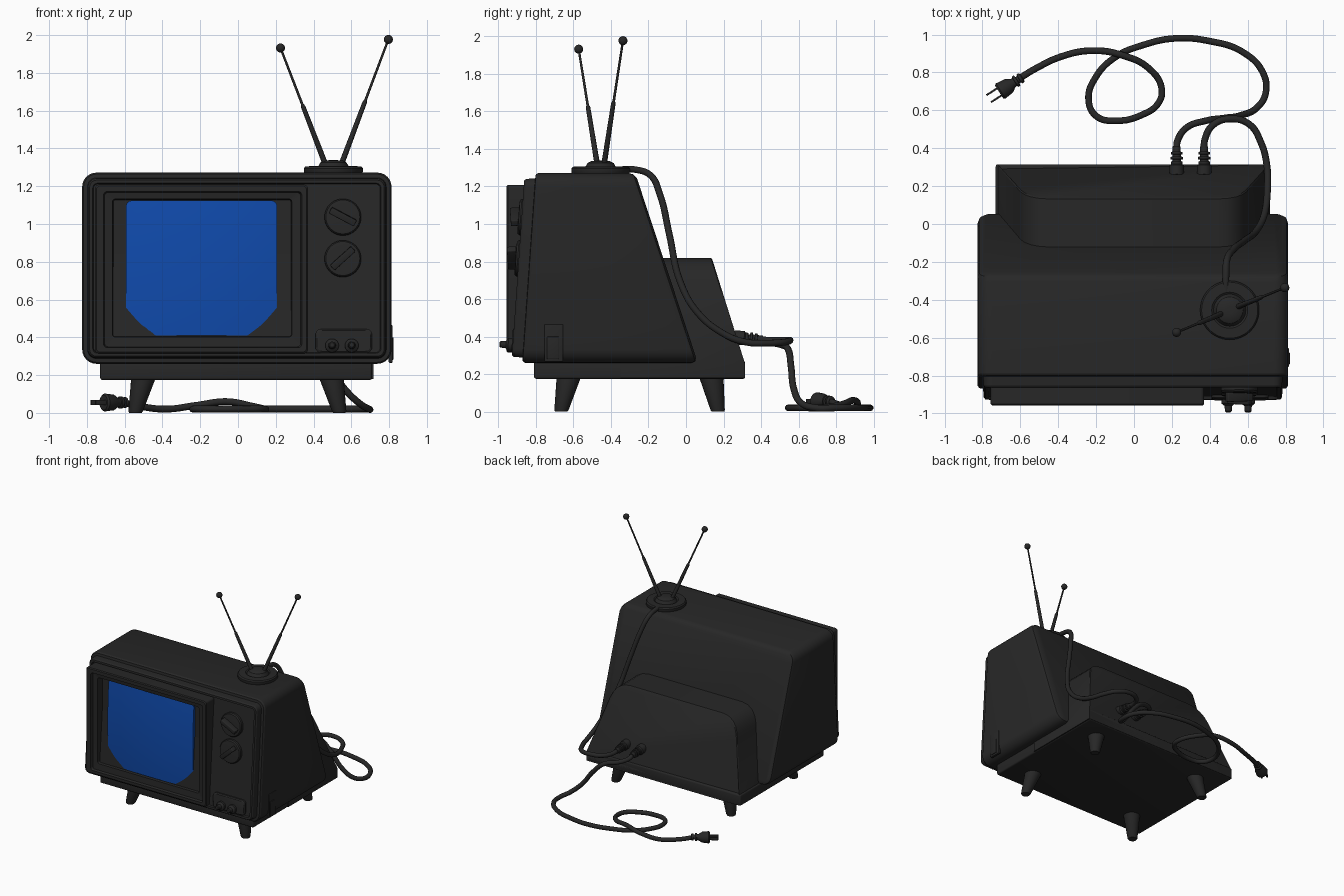
import bpy, bmesh, math
from mathutils import Vector, Matrix

if "Cube" in bpy.data.objects:
    bpy.data.objects.remove(bpy.data.objects["Cube"])


def material(name, col):
    m = bpy.data.materials.new(name)
    m.diffuse_color = col
    m.use_nodes = True
    m.node_tree.nodes["Principled BSDF"].inputs["Base Color"].default_value = m.diffuse_color
    return m


DARK = material("dark_plastic", (0.02, 0.02, 0.02, 1))
BLUE = material("screen_blue", (0.005, 0.07, 0.42, 1))


def finish(name, bm, mat=DARK):
    bmesh.ops.recalc_face_normals(bm, faces=bm.faces)
    me = bpy.data.meshes.new(name)
    bm.to_mesh(me)
    bm.free()
    me.materials.append(mat)
    ob = bpy.data.objects.new(name, me)
    bpy.context.collection.objects.link(ob)
    bpy.ops.object.select_all(action='DESELECT')
    ob.select_set(True)
    bpy.context.view_layer.objects.active = ob
    bpy.ops.object.shade_smooth_by_angle(angle=math.radians(32))
    return ob


def loft(name, rings, mat=DARK):
    """Skin a list of equal-length point rings and cap both ends."""
    bm = bmesh.new()
    vs = [[bm.verts.new(p) for p in r] for r in rings]
    n = len(vs[0])
    for a, b in zip(vs, vs[1:]):
        for i in range(n):
            j = (i + 1) % n
            bm.faces.new((a[i], a[j], b[j], b[i]))
    bm.faces.new(vs[0])
    bm.faces.new(vs[-1])
    return finish(name, bm, mat)


def rrect(x0, x1, z0, z1, r, n=6, m=1):
    """Rounded rectangle in x, z; m subdivides the straight edges."""
    pts = []
    for k, (cx, cz) in enumerate(((x1 - r, z1 - r), (x0 + r, z1 - r), (x0 + r, z0 + r), (x1 - r, z0 + r))):
        for i in range(n + 1):
            a = math.pi / 2 * (k + i / n)
            pts.append(Vector((cx + r * math.cos(a), cz + r * math.sin(a))))
    out = []
    for i, p in enumerate(pts):
        q = pts[(i + 1) % len(pts)]
        s = m if i % (n + 1) == n else 1
        out += [p.lerp(q, t / s) for t in range(s)]
    return out


def lathe(name, prof, origin, d=(0, 0, 1), n=32):
    """Turn a (radius, height) profile about direction d."""
    q = Vector((0, 0, 1)).rotation_difference(Vector(d).normalized())
    o = Vector(origin)
    return loft(name, [[o + q @ Vector((r * math.cos(2 * math.pi * i / n), r * math.sin(2 * math.pi * i / n), h))
                        for i in range(n)] for r, h in prof])


def box(name, c, size, bev=0.01, rot=Matrix()):
    bm = bmesh.new()
    bmesh.ops.create_cube(bm, size=1, matrix=Matrix.Translation(c) @ rot @ Matrix.Diagonal((*size, 1)))
    bmesh.ops.bevel(bm, geom=bm.edges[:], offset=bev, segments=3, profile=0.5, affect='EDGES')
    return finish(name, bm)


def cable(name, pts, r=0.018):
    cu = bpy.data.curves.new(name, 'CURVE')
    cu.dimensions = '3D'
    cu.bevel_depth, cu.bevel_resolution, cu.resolution_u, cu.use_fill_caps = r, 3, 8, True
    s = cu.splines.new('BEZIER')
    s.bezier_points.add(len(pts) - 1)
    for b, p in zip(s.bezier_points, pts):
        b.co = p
        b.handle_left_type = b.handle_right_type = 'AUTO'
    cu.materials.append(DARK)
    bpy.context.collection.objects.link(bpy.data.objects.new(name, cu))


def front(z):
    return -0.80 - 0.07 * (1.27 - z)


def back(z):
    return -0.27 + 0.33 * (1.27 - z)


# Cabinet: rounded tube with slanted back, stepped front rim and recessed face
def shell(inset, yf, off):
    return [(p.x, yf(p.y) + off, p.y) for p in
            rrect(-0.825 + inset, 0.813 - inset, 0.26 + inset, 1.272 - inset, max(0.075 - inset, 0.025))]


loft("cabinet", [shell(*a) for a in (
    (0.03, back, 0), (0.008, back, -0.012), (0, back, -0.035), (0, front, 0.012), (0.008, front, 0), (0.028, front, -0.002),
    (0.032, front, -0.05), (0.04, front, -0.06), (0.056, front, -0.06), (0.06, front, -0.045))])


# Screen surround with stepped opening
def frame(x0, x1, z0, z1, r, y):
    return [(p.x, y, p.y) for p in rrect(x0, x1, z0, z1, r)]


loft("screen_surround", [frame(*a) for a in (
    (-0.757, 0.37, 0.315, 1.208, 0.02, -0.84), (-0.757, 0.37, 0.315, 1.208, 0.02, -0.95),
    (-0.75, 0.363, 0.322, 1.201, 0.02, -0.957), (-0.712, 0.338, 0.345, 1.172, 0.02, -0.957),
    (-0.706, 0.332, 0.35, 1.166, 0.018, -0.935), (-0.665, 0.285, 0.402, 1.132, 0.015, -0.93),
    (-0.66, 0.28, 0.406, 1.128, 0.012, -0.875))])

# Bulging picture tube
cx, cz, hw, hh = -0.193, 0.767, 0.4, 0.357
rim = rrect(-hw, hw, -hh, hh, 0.03, 4, 12)


def bulge(u, v):
    return -0.885 - 0.032 * (1 - (u / hw) ** 2) - 0.015 * (1 - (v / hh) ** 2)


loft("screen", [[(cx + p.x, -0.872, cz + p.y) for p in rim]] +
     [[(cx + p.x * s, bulge(p.x * s, p.y * s), cz + p.y * s) for p in rim]
      for s in (1, 0.85, 0.7, 0.55, 0.4, 0.25, 0.1, 0.02)], BLUE)

# Control dials, small knobs and their plate
N = Vector((0, -1, 0.07)).normalized()
for name, z, ang in (("upper_dial", 1.035, 28), ("lower_dial", 0.815, -42)):
    o = Vector((0.555, front(z) - 0.04, z))
    lathe(name, [(0.097, 0), (0.097, 0.025), (0.09, 0.035), (0.07, 0.037)], o, N, 40)
    R = Matrix.Rotation(math.radians(4), 4, 'X') @ Matrix.Rotation(math.radians(ang), 4, 'Y')
    box(name + "_grip", o + N * 0.055, (0.15, 0.05, 0.036), 0.006, R)
loft("knob_plate", [[(p.x, front(p.y) - d, p.y) for p in rrect(0.41 + i, 0.71 - i, 0.318 + i, 0.445 - i, 0.03)]
                    for d, i in ((0.035, 0), (0.058, 0), (0.065, 0.008))])
for side, x in (("left", 0.498), ("right", 0.602)):
    lathe("small_knob_" + side, [(0.036, 0), (0.036, 0.022), (0.026, 0.03), (0.02, 0.034), (0.018, 0.062), (0.012, 0.068)],
          (x, front(0.355) - 0.062, 0.355), N, 24)

# Side switch plate
box("side_plate", (0.808, -0.705, 0.365), (0.02, 0.1, 0.2), 0.005)
box("side_switch", (0.812, -0.71, 0.34), (0.022, 0.062, 0.12), 0.004)

# Base, rear housing and splayed legs
box("base", (-0.01, -0.2475, 0.222), (1.44, 1.125, 0.095), 0.012)
half = [(0.72, 0.18), (0.72, 0.255), (0.605, 0.665), (0.595, 0.7), (0.575, 0.745), (0.54, 0.785), (0.495, 0.81), (0.44, 0.82)]
sec = [(x - 0.003, z) for x, z in half] + [(-x - 0.003, z) for x, z in reversed(half)]


def rear(s, off):
    return [(x * s, 0.315 - 0.31 * max(0, z - 0.255) + off, 0.18 + (z - 0.18) * (2 * s - 1 if s < 1 else 1)) for x, z in sec]


loft("rear_housing", [[(x, -0.35, z) for x, z in sec], rear(1, -0.008), rear(0.994, 0)])
for sx in (-1, 1):
    for tag, y0, y1 in (("front", -0.625, -0.665), ("rear", 0.135, 0.17)):
        rings = [(0.068, 0.19, 0), (0.062, 0.165, 0.1), (0.038, 0.008, 0.97), (0.033, 0, 1)]
        loft(f"{tag}_leg_{'left' if sx < 0 else 'right'}",
             [[(sx * (0.498 + 0.042 * t) - 0.003 + r * math.cos(a), y0 + (y1 - y0) * t + r * math.sin(a), z)
               for a in (i * math.pi / 12 for i in range(24))] for r, z, t in rings])

# Rabbit-ear antenna
AX, AY = 0.505, -0.455
lathe("antenna_base", [(0.15, 1.265), (0.156, 1.275), (0.156, 1.295), (0.148, 1.305), (0.095, 1.307), (0.085, 1.3),
                       (0.078, 1.31), (0.07, 1.325), (0.05, 1.335), (0.02, 1.338)], (AX, AY, 0), n=48)
for tag, a, b in (("left", (0.465, -0.472, 1.31), (0.225, -0.572, 1.932)), ("right", (0.545, -0.438, 1.31), (0.796, -0.336, 1.977))):
    d = Vector(b) - Vector(a)
    L = d.length
    lathe("antenna_rod_" + tag, [(0.015, 0), (0.012, L * 0.5), (0.007, L * 0.52), (0.006, L)], a, d, 12)
    bm = bmesh.new()
    bmesh.ops.create_uvsphere(bm, u_segments=20, v_segments=12, radius=0.024, matrix=Matrix.Translation(b))
    finish("antenna_tip_" + tag, bm)

# Ribbed strain reliefs on the rear housing
RIBS = [(0.038, 0), (0.038, 0.05), (0.03, 0.056), (0.03, 0.07), (0.022, 0.072), (0.022, 0.08), (0.033, 0.082), (0.033, 0.094),
        (0.022, 0.096), (0.022, 0.106), (0.03, 0.108), (0.03, 0.12), (0.021, 0.122), (0.021, 0.15)]
for tag, x in (("power", 0.225), ("antenna", 0.37)):
    lathe(tag + "_socket", RIBS, (x, 0.26, 0.395), (0, 1, -0.07), 24)

# Antenna lead
cable("antenna_lead", [
    (0.485, -0.36, 1.29), (0.485, -0.27, 1.29), (0.49, -0.19, 1.26), (0.52, -0.14, 1.16), (0.58, -0.09, 0.95),
    (0.65, -0.03, 0.69), (0.69, 0.06, 0.53), (0.705, 0.2, 0.415), (0.7, 0.32, 0.37), (0.67, 0.43, 0.365),
    (0.61, 0.525, 0.37), (0.51, 0.555, 0.38), (0.42, 0.525, 0.38), (0.375, 0.45, 0.38), (0.37, 0.38, 0.387)])

# Power cord, looping once on the floor
cable("power_cord", [
    (0.225, 0.38, 0.387), (0.23, 0.44, 0.37), (0.28, 0.51, 0.355), (0.38, 0.545, 0.33), (0.48, 0.56, 0.24), (0.57, 0.575, 0.12),
    (0.65, 0.615, 0.045), (0.695, 0.69, 0.02), (0.68, 0.8, 0.02), (0.57, 0.91, 0.02), (0.4, 0.965, 0.02), (0.22, 0.98, 0.02),
    (0.05, 0.945, 0.02), (-0.1, 0.88, 0.02), (-0.205, 0.77, 0.02), (-0.24, 0.66, 0.02), (-0.2, 0.57, 0.02), (-0.09, 0.545, 0.02),
    (0.04, 0.575, 0.02), (0.13, 0.64, 0.02), (0.145, 0.72, 0.02), (0.08, 0.82, 0.035), (-0.06, 0.89, 0.06),
    (-0.22, 0.915, 0.04), (-0.38, 0.885, 0.02), (-0.52, 0.82, 0.035), (-0.61, 0.765, 0.055)])

# Wall plug with two prongs
D = Vector((-0.84, -0.54, 0)).normalized()
P = Vector((-0.59, 0.775, 0.055))
lathe("plug_body", [(0.02, 0), (0.028, 0.005), (0.028, 0.018), (0.02, 0.02), (0.02, 0.03), (0.032, 0.032), (0.032, 0.045),
                    (0.024, 0.047), (0.026, 0.06), (0.042, 0.085), (0.046, 0.125), (0.048, 0.135), (0.04, 0.145)], P, D, 24)
S = Vector((-D.y, D.x, 0))
turn = Matrix.Rotation(math.atan2(D.y, D.x), 4, 'Z')
for tag, s in (("left", -1), ("right", 1)):
    box("plug_prong_" + tag, P + D * 0.17 + S * s * 0.022, (0.08, 0.01, 0.026), 0.002, turn)
